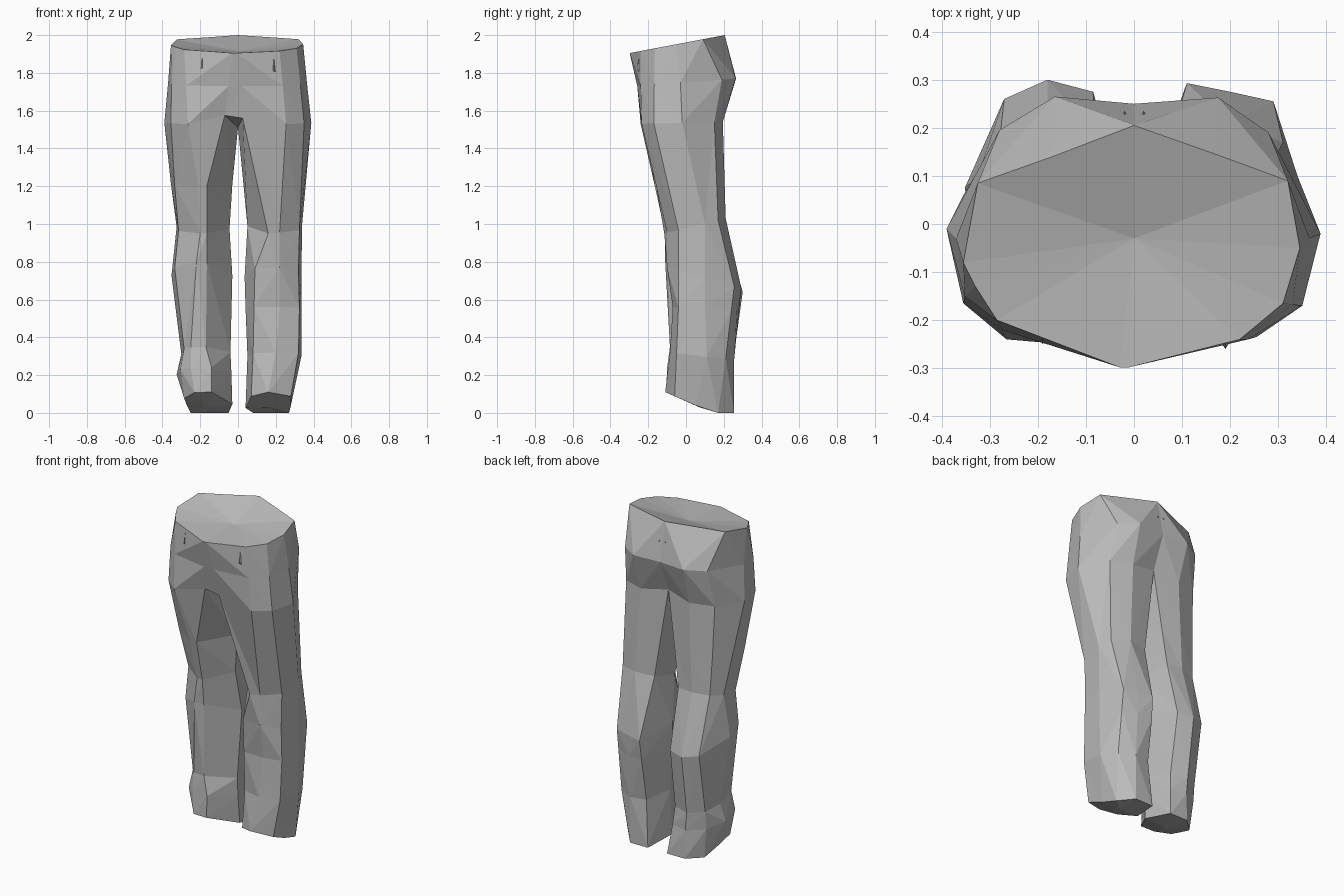
import bpy, bmesh
from mathutils import Vector

grey = bpy.data.materials.new("grey cloth")
grey.diffuse_color = (0.5, 0.5, 0.5, 1)


def make_object(name, bm):
    bmesh.ops.recalc_face_normals(bm, faces=bm.faces)
    mesh = bpy.data.meshes.new(name)
    bm.to_mesh(mesh)
    bm.free()
    mesh.materials.append(grey)
    obj = bpy.data.objects.new(name, mesh)
    bpy.context.collection.objects.link(obj)
    return obj


def ring(bm, points, z_front, z_back):
    """Ring of vertices whose height runs from front to back."""
    lo, hi = min(p[1] for p in points), max(p[1] for p in points)
    return [bm.verts.new((x, y, max(0, z_front + (z_back - z_front) * (y - lo) / (hi - lo))))
            for x, y in points]


def bridge(bm, a, b):
    """Triangulated band between two closed rings, each quad folded outward."""
    n = len(a)
    centre = sum((v.co for v in a + b), Vector()) / (2 * n)
    for i in range(n):
        j = (i + 1) % n
        d1 = ((a[i].co + b[j].co) / 2 - centre).xy.length
        d2 = ((a[j].co + b[i].co) / 2 - centre).xy.length
        if d1 > d2:
            bm.faces.new((a[i], a[j], b[j]))
            bm.faces.new((a[i], b[j], b[i]))
        else:
            bm.faces.new((a[i], a[j], b[i]))
            bm.faces.new((a[j], b[j], b[i]))


def cap(bm, loop, centre):
    c = bm.verts.new(centre)
    for i in range(len(loop)):
        bm.faces.new((loop[i], loop[(i + 1) % len(loop)], c))


bm = bmesh.new()

# waist, hip and groin rings: front, right side, back centre, left side, front
waist = ring(bm, [(-0.01, -0.298), (0.22, -0.24), (0.31, -0.165), (0.345, -0.05),
                  (0.32, 0.09), (0.17, 0.145), (0, 0.205), (-0.17, 0.14),
                  (-0.325, 0.085), (-0.355, -0.08), (-0.33, -0.13), (-0.285, -0.20),
                  (-0.03, -0.298)], 1.905, 2.0)
hips = ring(bm, [(0.02, -0.258), (0.237, -0.24), (0.33, -0.168), (0.365, -0.03),
                 (0.28, 0.19), (0.175, 0.263), (0, 0.25), (-0.165, 0.265),
                 (-0.28, 0.195), (-0.37, -0.03), (-0.352, -0.15), (-0.275, -0.22),
                 (-0.05, -0.258)], 1.73, 1.77)
groin = ring(bm, [(0.025, -0.22), (0.255, -0.235), (0.35, -0.17), (0.388, -0.02),
                  (0.30, 0.15), (0.17, 0.195), (0, 0.17), (-0.16, 0.195),
                  (-0.30, 0.15), (-0.39, -0.01), (-0.355, -0.165), (-0.265, -0.24),
                  (-0.07, -0.22)], 1.53, 1.54)
groin[0].co.z, groin[6].co.z, groin[12].co.z = 1.56, 1.57, 1.575
crotch = bm.verts.new((0, 0, 1.51))
cap(bm, waist, (0, -0.03, 1.915))
bridge(bm, waist, hips)
bridge(bm, hips, groin)
bm.faces.new((groin[12], groin[0], crotch))

# leg sections from thigh to hem: front inner, round the outside, back inner, inside
right_leg = [
    (0.95, 1.03, [(0.16, -0.115), (0.22, -0.10), (0.325, -0.04), (0.34, 0.10),
                  (0.31, 0.17), (0.20, 0.21), (0.08, 0.19), (0.05, 0.04)]),
    (0.77, 0.66, [(0.09, -0.08), (0.22, -0.10), (0.32, -0.04), (0.335, 0.10),
                  (0.29, 0.255), (0.20, 0.275), (0.11, 0.293), (0.035, 0.08)]),
    (0.56, 0.54, [(0.085, -0.065), (0.22, -0.07), (0.325, -0.04), (0.335, 0.10),
                  (0.29, 0.24), (0.20, 0.27), (0.105, 0.28), (0.04, 0.08)]),
    (0.32, 0.28, [(0.08, -0.05), (0.20, -0.085), (0.32, -0.05), (0.335, 0.11),
                  (0.29, 0.21), (0.20, 0.255), (0.10, 0.24), (0.05, 0.08)]),
    (0.11, -0.05, [(0.07, -0.06), (0.16, -0.11), (0.28, -0.06), (0.28, 0.05),
                   (0.27, 0.17), (0.20, 0.255), (0.08, 0.255), (0.04, 0.08)]),
]
left_leg = [
    (1.20, 1.22, [(-0.165, -0.165), (-0.21, -0.165), (-0.335, -0.09), (-0.355, 0.06),
                  (-0.29, 0.16), (-0.17, 0.20), (-0.05, 0.18), (-0.03, 0.03)]),
    (0.95, 1.00, [(-0.165, -0.11), (-0.20, -0.11), (-0.315, -0.03), (-0.325, 0.10),
                  (-0.28, 0.17), (-0.18, 0.20), (-0.08, 0.19), (-0.045, 0.04)]),
    (0.80, 0.64, [(-0.165, -0.095), (-0.22, -0.11), (-0.335, -0.03), (-0.352, 0.075),
                  (-0.27, 0.26), (-0.18, 0.30), (-0.085, 0.275), (-0.03, 0.08)]),
    (0.35, 0.28, [(-0.17, -0.085), (-0.25, -0.07), (-0.285, -0.03), (-0.30, 0.10),
                  (-0.27, 0.20), (-0.18, 0.25), (-0.08, 0.22), (-0.04, 0.05)]),
    (0.24, 0.17, [(-0.14, -0.10), (-0.25, -0.085), (-0.305, -0.04), (-0.325, 0.08),
                  (-0.27, 0.19), (-0.17, 0.25), (-0.07, 0.23), (-0.035, 0.05)]),
    (0.11, -0.03, [(-0.14, -0.105), (-0.23, -0.10), (-0.285, -0.02), (-0.27, 0.08),
                   (-0.25, 0.18), (-0.17, 0.255), (-0.05, 0.255), (-0.03, 0.06)]),
]
right_top = groin[:7] + [crotch]
left_top = groin[:5:-1] + [crotch]
for side, top, sections in ((1, right_top, right_leg), (-1, left_top, left_leg)):
    above = top
    for z_front, z_back, points in sections:
        below = ring(bm, points, z_front, z_back)
        bridge(bm, above, below)
        above = below
    cap(bm, above, (side * 0.16, 0.07, 0.03))

make_object("trousers", bm)

# small belt loop stubs poking out of the waistband
for name, x, y, z, d in (("front_loop_right", 0.19, -0.245, 1.85, -1),
                         ("front_loop_left", -0.19, -0.235, 1.86, -1),
                         ("back_loop_right", 0.02, 0.22, 1.89, 1),
                         ("back_loop_left", -0.02, 0.22, 1.89, 1)):
    bm = bmesh.new()
    h = 0.05 if d < 0 else 0.012
    base = [bm.verts.new(p) for p in ((x - 0.01, y, z - h), (x + 0.01, y, z - h),
                                      (x, y, z + h))]
    tip = bm.verts.new((x, y + d * 0.015, z - h * 0.5))
    bm.faces.new(base)
    for i in range(3):
        bm.faces.new((base[i], base[(i + 1) % 3], tip))
    make_object(name, bm)
